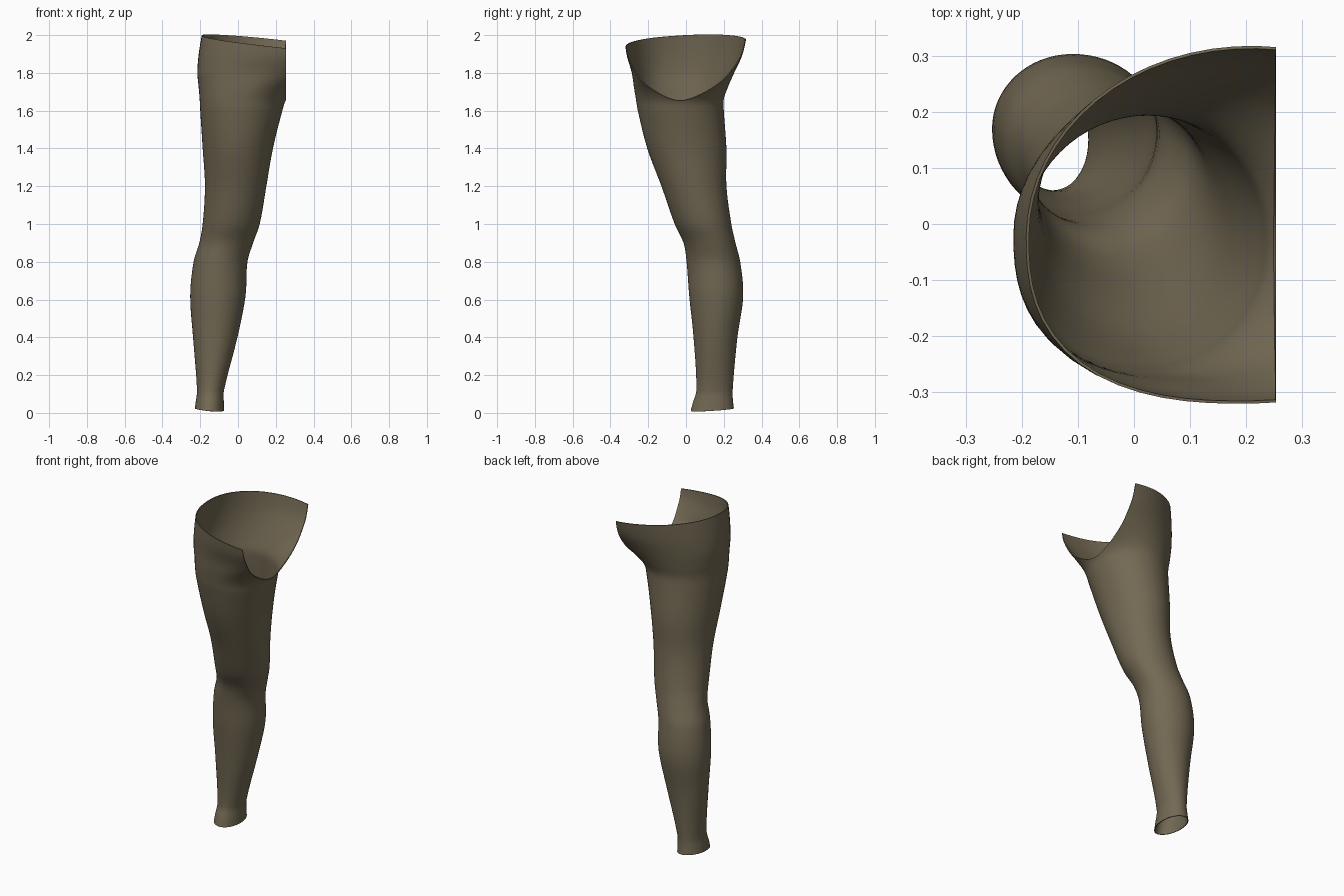
import bpy
import bmesh
import math
from mathutils import Vector

if "Cube" in bpy.data.objects:
    bpy.data.objects.remove(bpy.data.objects["Cube"], do_unlink=True)

SEGMENTS = 64
STEPS = 5
INSEAM_X = 0.253

# Cross-sections: height, outer x, inner x, middle x, front y, back y, middle y
SECTIONS = [
    (-.03, -.235, -.073, -.15, .015, .262, .14),
    (.05, -.225, -.075, -.15, .035, .25, .15),
    (.12, -.217, -.074, -.145, .055, .247, .15),
    (.4, -.238, -.003, -.12, .04, .272, .16),
    (.62, -.253, .04, -.11, .017, .303, .17),
    (.8, -.235, .05, -.1, .003, .287, .16),
    (.9, -.205, .08, -.07, -.013, .262, .14),
    (1, -.187, .115, -.04, -.06, .24, .1),
    (1.2, -.175, .15, -.01, -.13, .214, .04),
    (1.4, -.187, .185, 0, -.205, .214, 0),
    (1.6, -.2, .235, .02, -.255, .2, -.03),
    (1.66, -.203, .257, .03, -.265, .2, -.03),
    (1.72, -.208, .32, .06, -.275, .22, -.02),
    (1.8, -.215, .46, .12, -.287, .255, -.02),
    (1.9, -.208, .6, .2, -.315, .3, -.02),
    (2.04, -.185, .65, .23, -.33, .33, -.02),
]


def slope(index, column):
    """Rate of change of one section value with height."""
    low = SECTIONS[max(index - 1, 0)]
    high = SECTIONS[min(index + 1, len(SECTIONS) - 1)]
    return (high[column] - low[column]) / (high[0] - low[0])


def blend(index, t):
    """Smoothly interpolate between two neighbouring sections."""
    a, b = SECTIONS[index], SECTIONS[index + 1]
    span = b[0] - a[0]
    ease = t * t * (3 - 2 * t)
    values = [a[0] + span * t]
    for c in range(1, len(a)):
        values.append(a[c] + (b[c] - a[c]) * ease
                      + span * slope(index, c) * t * (1 - t) ** 2
                      - span * slope(index + 1, c) * t * t * (1 - t))
    return values


def ring(bm, section):
    """One closed loop made of four joined elliptical quadrants."""
    z, outer, inner, mid_x, front, back, mid_y = section
    verts = []
    for i in range(SEGMENTS):
        angle = math.tau * i / SEGMENTS
        c, s = math.cos(angle), math.sin(angle)
        # The outer front of the hip is fuller than an ellipse
        fullness = min(max((z - 1.4) / .4, 0), 1)
        power = 2 + .5 * fullness if c < 0 and s < 0 else 2
        scale = (abs(c) ** power + abs(s) ** power) ** (-1 / power)
        rx = inner - mid_x if c > 0 else mid_x - outer
        ry = back - mid_y if s > 0 else mid_y - front
        verts.append(bm.verts.new((mid_x + rx * c * scale,
                                   mid_y + ry * s * scale, z)))
    return verts


def trim(bm, point, normal):
    """Cut away everything on the normal's side of a plane."""
    bmesh.ops.bisect_plane(
        bm, geom=bm.verts[:] + bm.edges[:] + bm.faces[:], dist=1e-5,
        plane_co=Vector(point), plane_no=Vector(normal).normalized(),
        clear_outer=True)


# Loft the leg
bm = bmesh.new()
rows = [ring(bm, blend(k, j / STEPS))
        for k in range(len(SECTIONS) - 1) for j in range(STEPS)]
rows.append(ring(bm, SECTIONS[-1]))
for low, high in zip(rows, rows[1:]):
    for i in range(SEGMENTS):
        n = (i + 1) % SEGMENTS
        bm.faces.new((low[i], low[n], high[n], high[i]))

# Trim the waist, the hem and the centre seam
trim(bm, (-.19, 0, 2), (.113, -.0625, 1))
trim(bm, (-.15, .14, .017), (-.08, .06, -1))
trim(bm, (INSEAM_X, 0, 0), (1, 0, 0))

mesh = bpy.data.meshes.new("trouser_leg")
bm.to_mesh(mesh)
bm.free()
leg = bpy.data.objects.new("trouser_leg", mesh)
bpy.context.collection.objects.link(leg)

# Cloth colour
cloth = bpy.data.materials.new("brown cloth")
cloth.use_nodes = True
colour = (.17, .14, .087, 1)
cloth.diffuse_color = colour
shader = cloth.node_tree.nodes["Principled BSDF"]
shader.inputs["Base Color"].default_value = colour
shader.inputs["Roughness"].default_value = .8
mesh.materials.append(cloth)

# Thin cloth thickness and smooth shading with sharp rims
bpy.ops.object.select_all(action="DESELECT")
leg.select_set(True)
bpy.context.view_layer.objects.active = leg
thickness = leg.modifiers.new("cloth_thickness", "SOLIDIFY")
thickness.thickness = .005
thickness.offset = -1
bpy.ops.object.modifier_apply(modifier=thickness.name)
bpy.ops.object.shade_smooth_by_angle(angle=math.radians(40))
